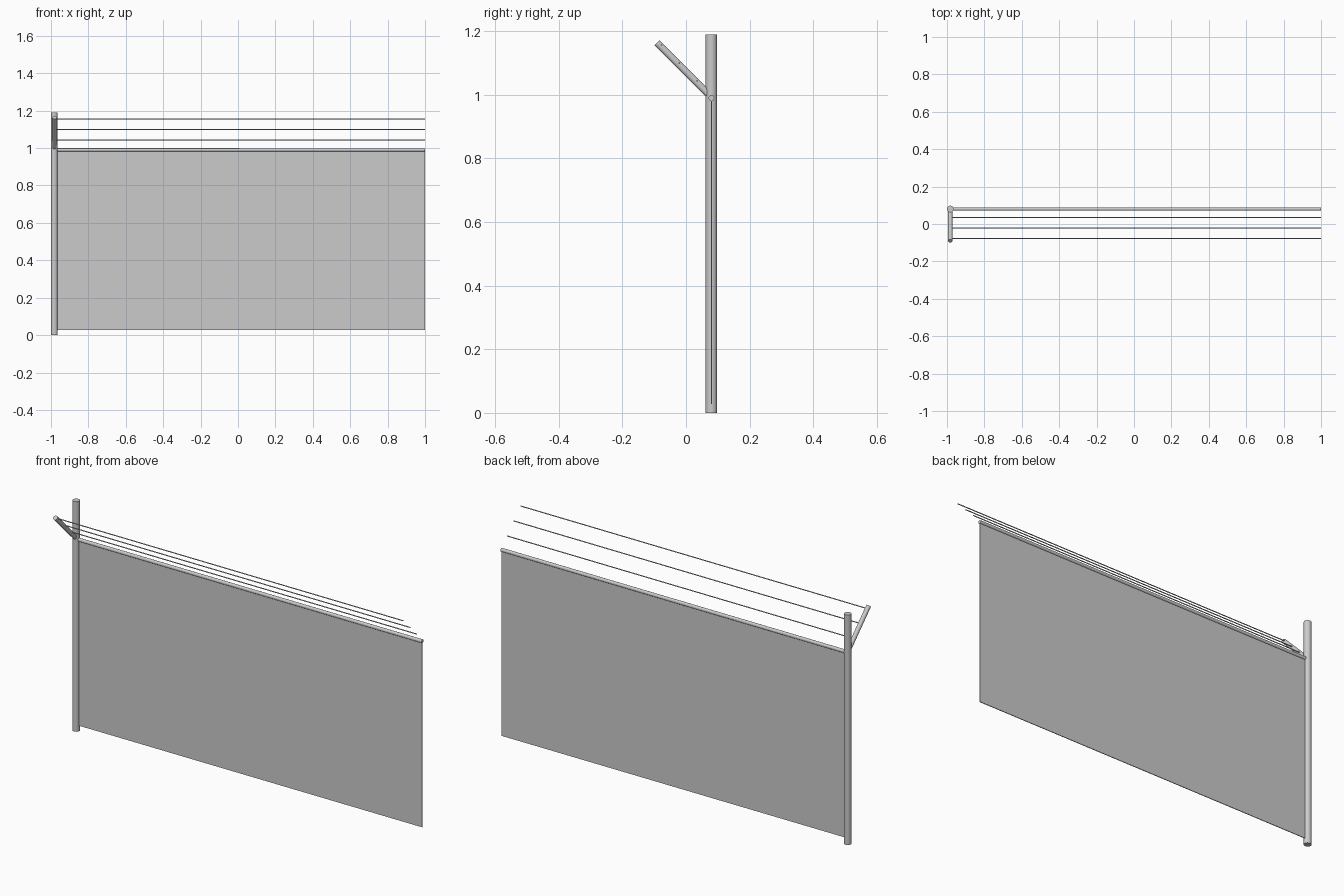
import bpy
from mathutils import Vector

cube = bpy.data.objects.get("Cube")
if cube:
    bpy.data.objects.remove(cube, do_unlink=True)

grey = bpy.data.materials.new("light_grey")
grey.use_nodes = True
grey.diffuse_color = (0.6, 0.6, 0.6, 1)
grey.node_tree.nodes["Principled BSDF"].inputs["Base Color"].default_value = (0.6, 0.6, 0.6, 1)


def rod(name, start, end, radius, sides=24):
    """Round bar between two points."""
    a, b = Vector(start), Vector(end)
    bpy.ops.mesh.primitive_cylinder_add(vertices=sides, radius=radius,
                                        depth=(b - a).length, location=(a + b) / 2)
    ob = bpy.context.object
    ob.rotation_euler = (b - a).to_track_quat('Z', 'Y').to_euler()
    ob.name = name
    ob.data.materials.append(grey)
    bpy.ops.object.shade_smooth_by_angle()
    return ob


POST_X, FENCE_Y, RAIL_Z = -0.982, 0.08, 0.99

# Upright post, top rail and the arm leaning out to the front
rod("post", (POST_X, FENCE_Y, 0), (POST_X, FENCE_Y, 1.19), 0.018, 32)
rod("top_rail", (POST_X, FENCE_Y, RAIL_Z), (1, FENCE_Y, RAIL_Z), 0.009)
rod("slanted_arm", (POST_X, FENCE_Y, 0.993), (POST_X, -0.091, 1.164), 0.0115)

# Three wires strung from the arm
for i in range(3):
    step = 0.056 * i
    y, z = 0.035 - step, 1.044 + step
    rod(f"wire_{i + 1}", (POST_X, y, z), (1, y, z), 0.0025, 12)

# Thin fence panel
bottom, left_end = 0.028, 1.0
bpy.ops.mesh.primitive_cube_add(size=1, location=((POST_X + left_end) / 2, FENCE_Y, (bottom + RAIL_Z) / 2))
panel = bpy.context.object
panel.name = "fence_panel"
panel.scale = (left_end - POST_X, 0.004, RAIL_Z - bottom)
panel.data.materials.append(grey)
